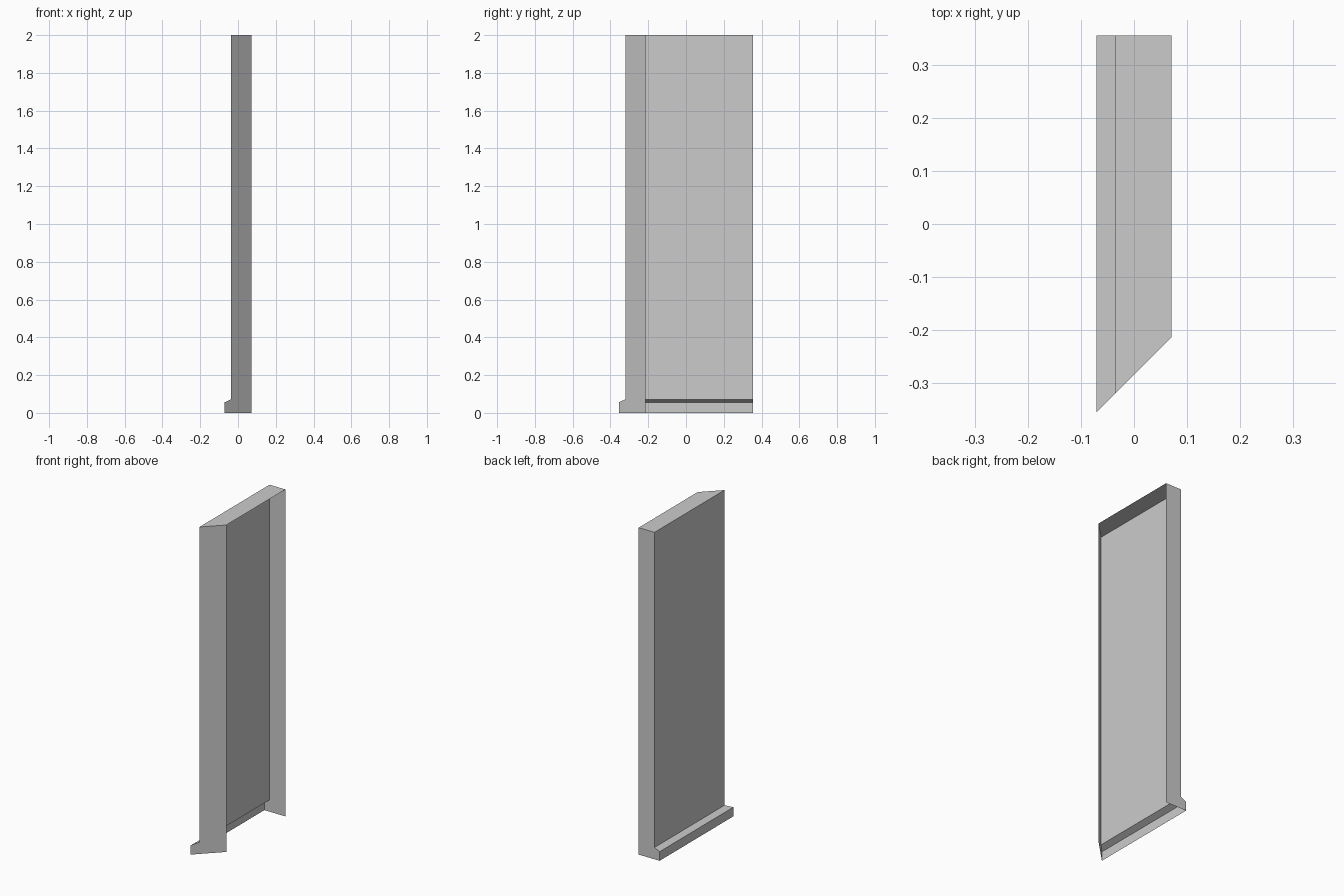
import bpy
import bmesh

cube = bpy.data.objects.get("Cube")
if cube:
    bpy.data.objects.remove(cube, do_unlink=True)

# Single plain grey material
grey = bpy.data.materials.new("plain_grey")
grey.use_nodes = True
colour = (0.6, 0.6, 0.6, 1.0)
grey.diffuse_color = colour
grey.node_tree.nodes["Principled BSDF"].inputs["Base Color"].default_value = colour

# Cross-section (x, z): top edge, wall face, sloped skirting lip, skirting face
HALF_X, BACK_Y, MITRE = 0.071, 0.356, -0.285
profile = [(HALF_X, 2), (-0.036, 2), (-0.036, 0.072),
           (-HALF_X, 0.056), (-HALF_X, 0), (HALF_X, 0)]

bm = bmesh.new()
# Front end is cut at 45 degrees, back end is square
front = [bm.verts.new((x, x + MITRE, z)) for x, z in profile]
back = [bm.verts.new((x, BACK_Y, z)) for x, z in profile]

# End caps
bm.faces.new(front)
bm.faces.new(back[::-1])

# Top, wall face and skirting; the underside and inner side stay open
for i in range(len(profile) - 2):
    bm.faces.new((front[i + 1], front[i], back[i], back[i + 1]))
bmesh.ops.recalc_face_normals(bm, faces=bm.faces[:])

mesh = bpy.data.meshes.new("wall_panel")
bm.to_mesh(mesh)
bm.free()
mesh.materials.append(grey)
panel = bpy.data.objects.new("wall_panel", mesh)
bpy.context.collection.objects.link(panel)
